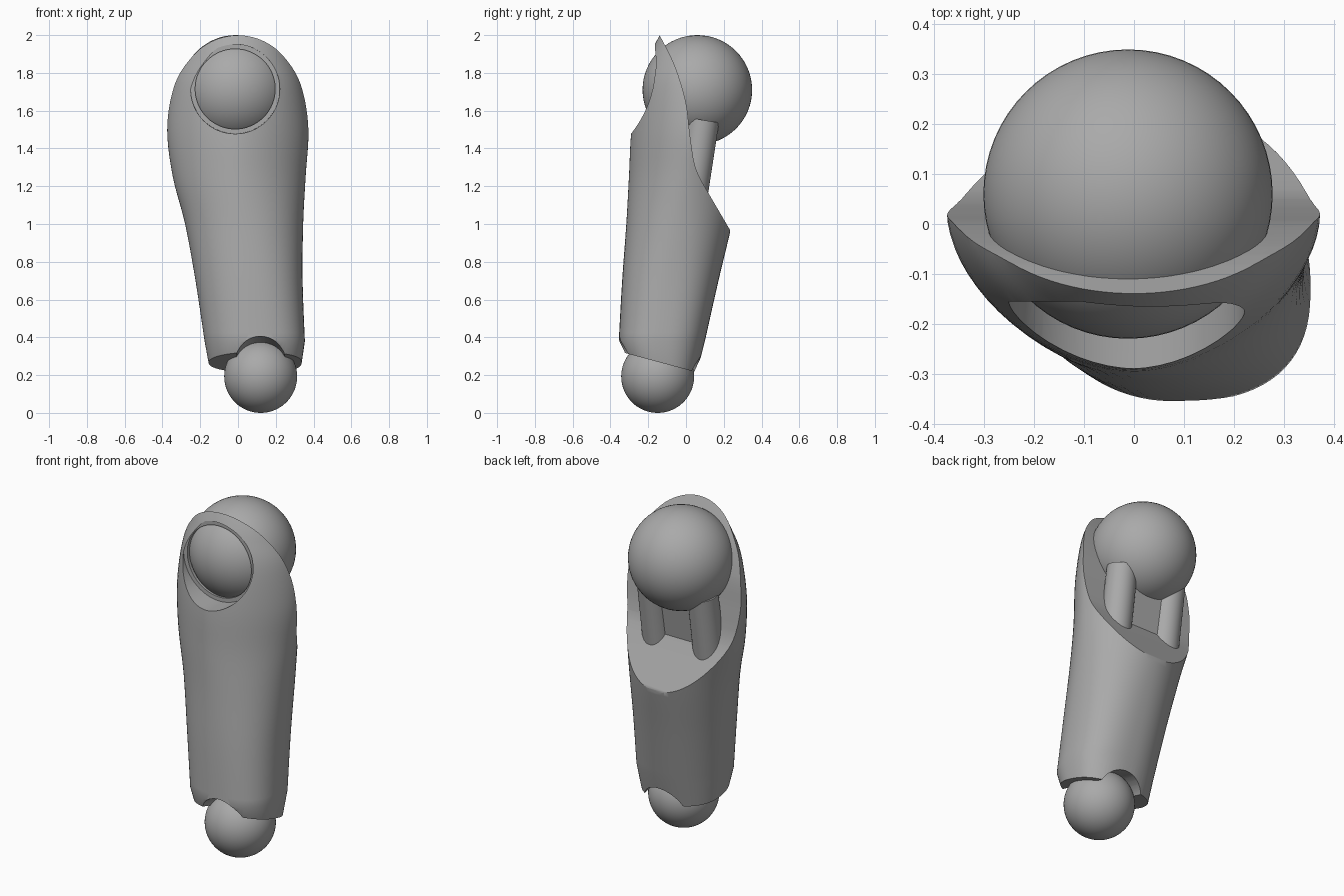
import bpy, bmesh, math
from mathutils import Vector, Matrix

if "Cube" in bpy.data.objects:
    bpy.data.objects.remove(bpy.data.objects["Cube"])

grey = bpy.data.materials.new("plain grey")
grey.diffuse_color = (0.4, 0.4, 0.4, 1)
grey.use_nodes = True
grey.node_tree.nodes["Principled BSDF"].inputs["Base Color"].default_value = grey.diffuse_color


def add(name, bm):
    bmesh.ops.recalc_face_normals(bm, faces=bm.faces)
    me = bpy.data.meshes.new(name)
    bm.to_mesh(me)
    bm.free()
    me.materials.append(grey)
    ob = bpy.data.objects.new(name, me)
    bpy.context.collection.objects.link(ob)
    return ob


def ball(name, centre, r):
    bm = bmesh.new()
    bmesh.ops.create_uvsphere(bm, u_segments=64, v_segments=32, radius=r,
                              matrix=Matrix.Translation(centre))
    return add(name, bm)


def rod(name, a, b, r1, r2):
    a, b = Vector(a), Vector(b)
    rot = (b - a).to_track_quat('Z', 'Y').to_matrix().to_4x4()
    bm = bmesh.new()
    bmesh.ops.create_cone(bm, cap_ends=True, segments=64, radius1=r1, radius2=r2,
                          depth=(b - a).length,
                          matrix=Matrix.Translation((a + b) / 2) @ rot)
    return add(name, bm)


def extrude_x(name, pts, half):
    """Prism from a (y, z) outline, running from -half to half in x."""
    bm = bmesh.new()
    f = bm.faces.new([bm.verts.new((-half, y, z)) for y, z in pts])
    geo = bmesh.ops.extrude_face_region(bm, geom=[f])['geom']
    bmesh.ops.translate(bm, vec=(2 * half, 0, 0),
                        verts=[v for v in geo if isinstance(v, bmesh.types.BMVert)])
    return add(name, bm)


def spline(rows, n):
    """Catmull-Rom through rows of numbers."""
    out = []
    for i in range(len(rows) - 1):
        p0, p1, p2, p3 = (rows[max(i - 1, 0)], rows[i], rows[i + 1],
                          rows[min(i + 2, len(rows) - 1)])
        for k in range(n):
            t = k / n
            out.append([0.5 * (2 * b + (c - a) * t + (2 * a - 5 * b + 4 * c - d) * t * t
                               + (3 * b - a - 3 * c + d) * t ** 3)
                        for a, b, c, d in zip(p0, p1, p2, p3)])
    return out + [list(rows[-1])]


def cut(ob, cutter):
    m = ob.modifiers.new("cut", 'BOOLEAN')
    m.operation, m.solver, m.object = 'DIFFERENCE', 'EXACT', cutter
    bpy.context.view_layer.objects.active = ob
    bpy.ops.object.modifier_apply(modifier=m.name)
    bpy.data.objects.remove(cutter)


# Limb shell: oval sections
# (z, left x, right x, front y, back y, left roundness, right roundness)
sections = [(0.38, -0.177, 0.354, -0.356, 0.10, 0.94, 0.80),
            (0.70, -0.225, 0.342, -0.338, 0.172, 0.97, 0.86),
            (1.00, -0.28, 0.345, -0.316, 0.243, 1.02, 0.98),
            (1.25, -0.345, 0.358, -0.302, 0.29, 1.10, 1.10),
            (1.50, -0.375, 0.373, -0.288, 0.33, 1.14, 1.14),
            (1.74, -0.348, 0.345, -0.245, 0.345, 1.04, 1.04),
            (1.88, -0.29, 0.29, -0.197, 0.30, 1, 1),
            (1.97, -0.25, 0.25, -0.155, 0.26, 1, 1),
            (2.05, -0.20, 0.20, -0.11, 0.22, 1, 1)]
bm = bmesh.new()
rings, N = [], 72
for z, x0, x1, y0, y1, el, er in [(0.18, -0.14, 0.325, -0.29, 0.05, 0.94, 0.8)] + spline(sections, 5):
    ring = []
    for i in range(N):
        c, s = math.cos(2 * math.pi * i / N), math.sin(2 * math.pi * i / N)
        e = er if c > 0 else el
        ring.append(bm.verts.new(((x0 + x1) / 2 + (x1 - x0) / 2 * math.copysign(abs(c) ** e, c),
                                  (y0 + y1) / 2 + (y1 - y0) / 2 * math.copysign(abs(s) ** e, s), z)))
    rings.append(ring)
for a, b in zip(rings, rings[1:]):
    for i in range(N):
        bm.faces.new((a[i], a[(i + 1) % N], b[(i + 1) % N], b[i]))
bm.faces.new(rings[0])
bm.faces.new(rings[-1])
shell = add("limb_shell", bm)

# Scooped back opening
back = [(0.30, 0.80), (0.234, 0.92), (0.232, 0.97)] + spline(
    [(0.115, 1.17), (0.05, 1.30), (0.02, 1.48), (-0.002, 1.65), (-0.06, 1.84),
     (-0.14, 2.0), (-0.18, 2.07)], 4)
cut(shell, extrude_x("back_cutter", back + [(-0.18, 2.3), (0.8, 2.3), (0.8, 0.8)], 0.8))
# Sloping bottom end
cut(shell, extrude_x("bottom_cutter", [(-0.8, 0.446), (0.8, 0.014), (0.8, -0.3), (-0.8, -0.3)], 0.8))
# Arched notch over the lower joint
cut(shell, rod("arch_cutter", (0.12, -0.70, 0.345), (0.12, 0.40, 0.08), 0.14, 0.14))
# Round front window with a stepped rim
cut(shell, rod("window_cutter", (-0.015, -0.45, 1.715), (-0.015, -0.155, 1.715), 0.24, 0.236))
cut(shell, rod("window_step_cutter", (-0.015, -0.45, 1.715), (-0.015, 0.0, 1.715), 0.212, 0.212))

# Joint balls
ball("upper_joint_ball", (-0.012, 0.06, 1.71), 0.29)
ball("lower_joint_ball", (0.12, -0.15, 0.193), 0.193)

# Inner core: two ridges with a web between them
for side, x in (("left", -0.175), ("right", 0.16)):
    rod("core_ridge_" + side, (x, 0.003, 1.0), (x, 0.092, 1.55), 0.088, 0.084)
extrude_x("core_web", [(-0.1, 1.0), (0.04, 1.0), (0.13, 1.54), (-0.1, 1.54)], 0.16)

for ob in bpy.context.scene.objects:
    ob.select_set(True)
bpy.context.view_layer.objects.active = shell
bpy.ops.object.shade_smooth_by_angle(angle=math.radians(30))
